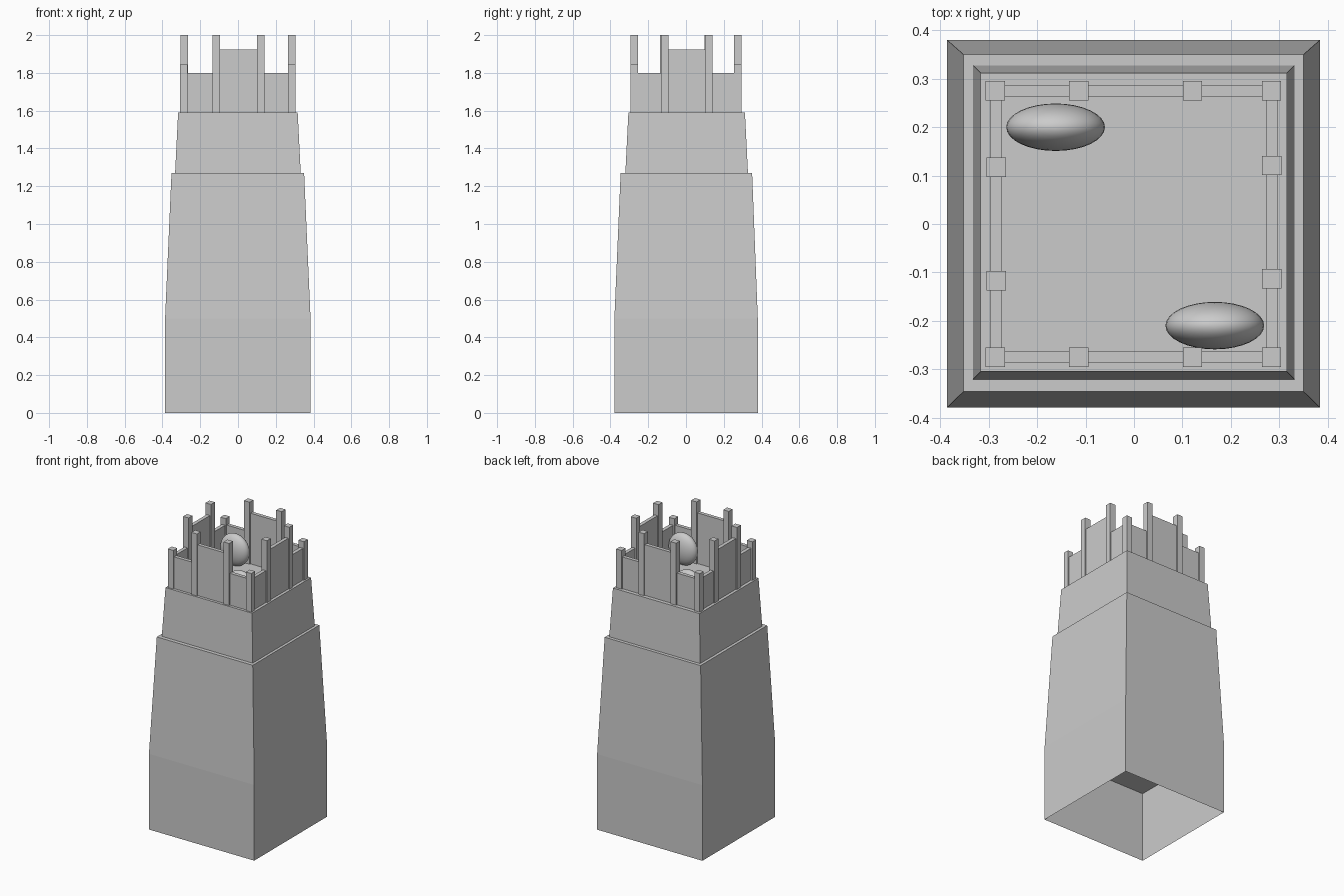
import bpy
import bmesh

if "Cube" in bpy.data.objects:
    bpy.data.objects.remove(bpy.data.objects["Cube"], do_unlink=True)

# One plain stone colour
stone = bpy.data.materials.new("stone_grey")
stone.use_nodes = True
stone.diffuse_color = (0.6, 0.6, 0.6, 1)
stone.node_tree.nodes["Principled BSDF"].inputs["Base Color"].default_value = (0.6, 0.6, 0.6, 1)

FLOOR = 1.59      # platform height
LOW_WALL = 1.80   # notch height
HIGH_WALL = 1.925


def add_object(name, bm):
    mesh = bpy.data.meshes.new(name)
    bm.to_mesh(mesh)
    bm.free()
    mesh.materials.append(stone)
    obj = bpy.data.objects.new(name, mesh)
    bpy.context.collection.objects.link(obj)
    return obj


def tower_stage(name, rings):
    """Square stage through (x0, x1, y0, y1, z) rings, capped on top, open below."""
    bm = bmesh.new()
    loops = []
    for x0, x1, y0, y1, z in rings:
        corners = ((x0, y0), (x1, y0), (x1, y1), (x0, y1))
        loops.append([bm.verts.new((x, y, z)) for x, y in corners])
    for a, b in zip(loops, loops[1:]):
        for i in range(4):
            j = (i + 1) % 4
            bm.faces.new((a[i], a[j], b[j], b[i]))
    bm.faces.new(loops[-1])
    return add_object(name, bm)


def box(name, x0, x1, y0, y1, z0, z1):
    bm = bmesh.new()
    bmesh.ops.create_cube(bm, size=1)
    for v in bm.verts:
        v.co.x = x1 if v.co.x > 0 else x0
        v.co.y = y1 if v.co.y > 0 else y0
        v.co.z = z1 if v.co.z > 0 else z0
    return add_object(name, bm)


# Hollow lower stage, straight then tapering
tower_stage("lower_tower", [
    (-0.386, 0.384, -0.379, 0.38, 0),
    (-0.386, 0.384, -0.379, 0.38, 0.5),
    (-0.352, 0.35, -0.346, 0.35, 1.27),
])

# Ceiling inside the open base
bm = bmesh.new()
bm.faces.new([bm.verts.new((x, y, 0.465)) for x, y in
              ((-0.386, -0.379), (-0.386, 0.38), (0.384, 0.38), (0.384, -0.379))])
add_object("base_ceiling", bm)

# Upper stage carrying the platform
tower_stage("upper_tower", [
    (-0.333, 0.332, -0.321, 0.328, 1.27),
    (-0.317, 0.316, -0.305, 0.312, FLOOR),
])


def post(name, x, y, top):
    h = 0.02
    box(name, x - h, x + h, y - h, y + h, FLOOR, top)


# Parapet: each side has a tall middle panel and two low end panels
SIDE_X, SIDE_Y = 0.285, 0.275
THICK = 0.012
sides = [
    ("front", "x", -SIDE_Y, (-0.286, -0.114, 0.121, 0.284)),
    ("back", "x", SIDE_Y, (-0.286, -0.114, 0.121, 0.284)),
    ("right", "y", -SIDE_X, (-SIDE_Y, -0.117, 0.117, SIDE_Y)),
    ("left", "y", SIDE_X, (-SIDE_Y, -0.113, 0.121, SIDE_Y)),
]
for side, axis, offset, stops in sides:
    tops = (LOW_WALL, HIGH_WALL, LOW_WALL)
    for i, (a, b, top) in enumerate(zip(stops, stops[1:], tops)):
        across = (offset - THICK, offset + THICK)
        spans = (a, b, *across) if axis == "x" else (*across, a, b)
        box(f"{side}_parapet_panel_{i + 1}", *spans, FLOOR, top)
    for i, s in enumerate(stops[1:3]):
        x, y = (s, offset) if axis == "x" else (offset, s)
        post(f"{side}_tall_post_{i + 1}", x, y, 2.0)

# Short corner posts
for x, x_name in ((-0.287, "right"), (0.284, "left")):
    for y, y_name in ((-SIDE_Y, "front"), (SIDE_Y, "back")):
        post(f"{y_name}_{x_name}_corner_post", x, y, 1.845)

# Two smooth flattened balls resting on the platform
for name, x, y in (("back_ball", -0.162, 0.2), ("front_ball", 0.167, -0.21)):
    bm = bmesh.new()
    bmesh.ops.create_uvsphere(bm, u_segments=32, v_segments=16, radius=1)
    bmesh.ops.scale(bm, vec=(0.102, 0.049, 0.105), verts=bm.verts)
    bmesh.ops.translate(bm, vec=(x, y, 1.69), verts=bm.verts)
    for f in bm.faces:
        f.smooth = True
    add_object(name, bm)
